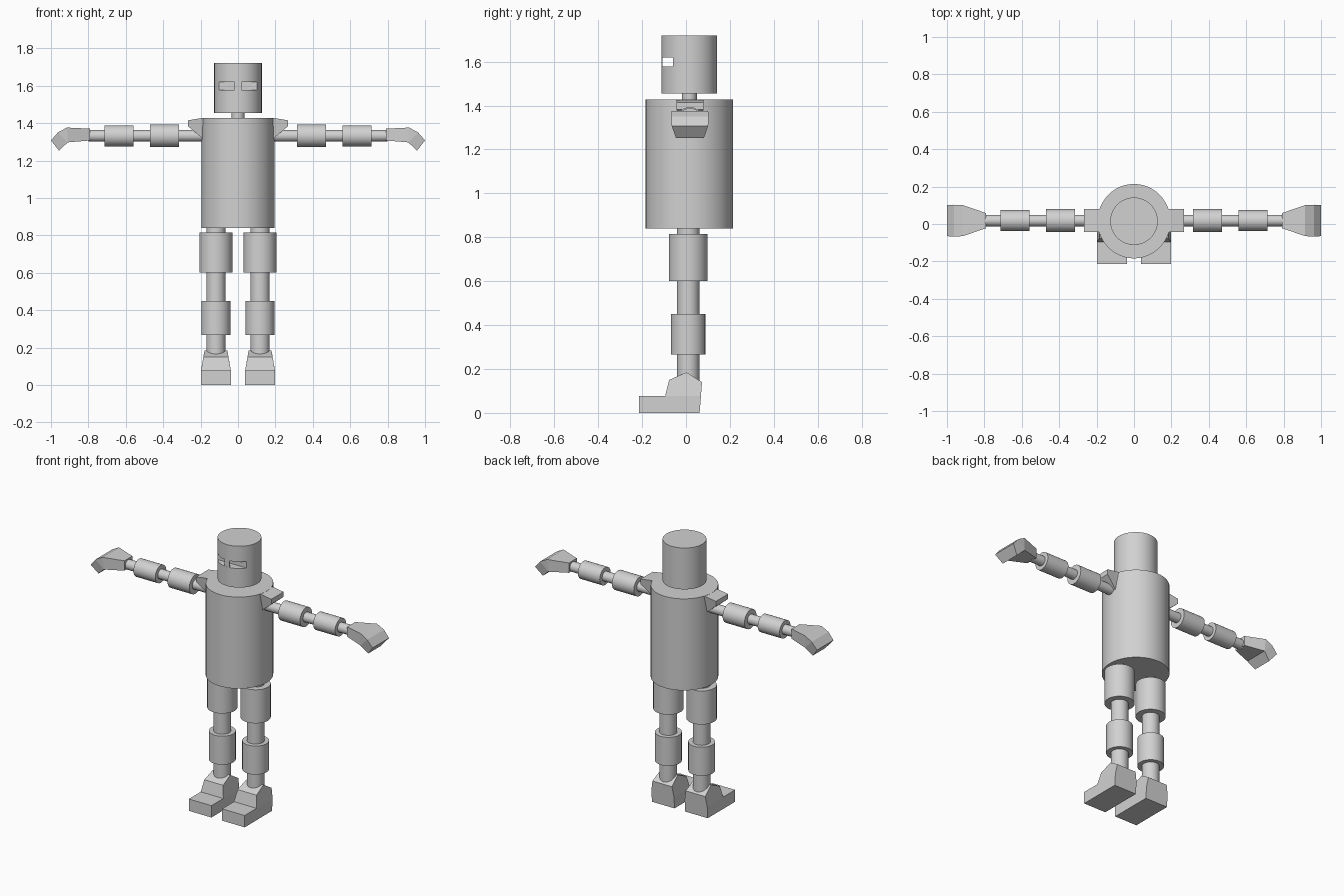
import bpy, bmesh, math
from mathutils import Matrix

if "Cube" in bpy.data.objects:
    bpy.data.objects.remove(bpy.data.objects["Cube"])

grey = bpy.data.materials.new("light grey")
grey.diffuse_color = (0.64, 0.64, 0.64, 1)
grey.use_nodes = True
grey.node_tree.nodes["Principled BSDF"].inputs["Base Color"].default_value = grey.diffuse_color
CY = 0.015  # depth of the body axis


def finish(bm, name, smooth=False):
    bmesh.ops.recalc_face_normals(bm, faces=bm.faces)
    me = bpy.data.meshes.new(name)
    bm.to_mesh(me)
    bm.free()
    me.materials.append(grey)
    ob = bpy.data.objects.new(name, me)
    bpy.context.collection.objects.link(ob)
    if smooth:
        bpy.ops.object.select_all(action='DESELECT')
        ob.select_set(True)
        bpy.context.view_layer.objects.active = ob
        bpy.ops.object.shade_smooth_by_angle(angle=math.radians(35))
    return ob


def cylinder(name, axis, centre, a, b, rx, ry=None, sides=32):
    """Cylinder from a to b along axis 'Z' or 'X'; centre holds the other two coordinates."""
    bm = bmesh.new()
    bmesh.ops.create_cone(bm, cap_ends=True, segments=sides, radius1=1, radius2=1, depth=1)
    bmesh.ops.scale(bm, vec=(rx, ry or rx, abs(b - a)), verts=bm.verts)
    mid = (a + b) / 2
    if axis == 'X':
        bmesh.ops.rotate(bm, matrix=Matrix.Rotation(math.pi / 2, 3, 'Y'), verts=bm.verts)
        loc = (mid, centre[0], centre[1])
    else:
        loc = (centre[0], centre[1], mid)
    bmesh.ops.translate(bm, vec=loc, verts=bm.verts)
    return finish(bm, name, True)


def box(name, lo, hi):
    bm = bmesh.new()
    bmesh.ops.create_cube(bm, size=1)
    bmesh.ops.scale(bm, vec=[h - l for l, h in zip(lo, hi)], verts=bm.verts)
    bmesh.ops.translate(bm, vec=[(h + l) / 2 for l, h in zip(lo, hi)], verts=bm.verts)
    return finish(bm, name)


def slab(name, profile, sides, place):
    """Profile of (u, v, half_width); 'sides' lists the index loops that fill each flank."""
    bm = bmesh.new()
    flanks = [[bm.verts.new(place(u, v, s * w)) for u, v, w in profile] for s in (-1, 1)]
    n = len(profile)
    for i in range(n):
        j = (i + 1) % n
        bm.faces.new((flanks[0][i], flanks[0][j], flanks[1][j], flanks[1][i]))
    for flank in flanks:
        for loop in sides:
            bm.faces.new([flank[i] for i in loop])
    return finish(bm, name)


# Torso, neck and head
cylinder("torso", 'Z', (0, CY), 0.84, 1.427, 0.195, 0.199, 48)
cylinder("neck", 'Z', (0, CY), 1.41, 1.47, 0.034)
head = cylinder("head", 'Z', (0, CY), 1.455, 1.72, 0.127, sides=48)

# Eye slot cut across the face, with a thin bridge in the middle
cutter = box("eye_slot_cutter", (-0.2, -0.2, 1.577), (0.2, -0.06, 1.62))
cutter.hide_render = True
cutter.hide_set(True)
cut = head.modifiers.new("eye slot", 'BOOLEAN')
cut.operation = 'DIFFERENCE'
cut.solver = 'EXACT'
cut.object = cutter
box("eye_bridge", (-0.018, -0.111, 1.577), (0.018, -0.106, 1.62))

# Side profiles
foot = [(-0.215, 0, .08), (0.062, 0, .08), (0.068, 0.076, .08), (0.073, 0.14, .069),
        (0.002, 0.185, .061), (-0.077, 0.15, .067), (-0.095, 0.076, .08), (-0.215, 0.076, .08)]
hand = [(0.79, 1.307, .04), (0.79, 1.37, .04), (0.915, 1.376, .083), (0.963, 1.35, .085),
        (1.0, 1.307, .083), (0.957, 1.253, .064), (0.91, 1.297, .078)]
shoulder = [(0.15, 1.426, .062), (0.20, 1.426, .062), (0.267, 1.415, .062),
            (0.267, 1.383, .062), (0.187, 1.315, .04), (0.15, 1.30, .04)]

for s, side in ((-1, "left"), (1, "right")):
    # Leg
    lx = s * 0.118
    cylinder("leg_rod_" + side, 'Z', (lx, 0.01), 0.12, 0.85, 0.051)
    cylinder("thigh_" + side, 'Z', (lx, 0.01), 0.60, 0.815, 0.088)
    cylinder("calf_" + side, 'Z', (lx, 0.01), 0.267, 0.45, 0.078)
    slab("foot_" + side, foot, [(0, 1, 2, 6, 7), (2, 3, 4, 5, 6)],
         lambda u, v, w: (lx + w, u, v))

    # Arm
    ay, az = 0.018, 1.332
    cylinder("arm_rod_" + side, 'X', (ay, az), s * 0.15, s * 0.80, 0.031)
    cylinder("upper_arm_" + side, 'X', (ay, az), s * 0.315, s * 0.47, 0.061)
    cylinder("forearm_" + side, 'X', (ay, az), s * 0.56, s * 0.715, 0.056)
    slab("hand_" + side, hand, [(0, 1, 2, 6), (2, 3, 6), (3, 4, 5, 6)],
         lambda u, v, w: (s * u, ay + w, v))
    slab("shoulder_" + side, shoulder, [(0, 1, 4, 5), (1, 2, 3, 4)],
         lambda u, v, w: (s * u, ay + w, v))
